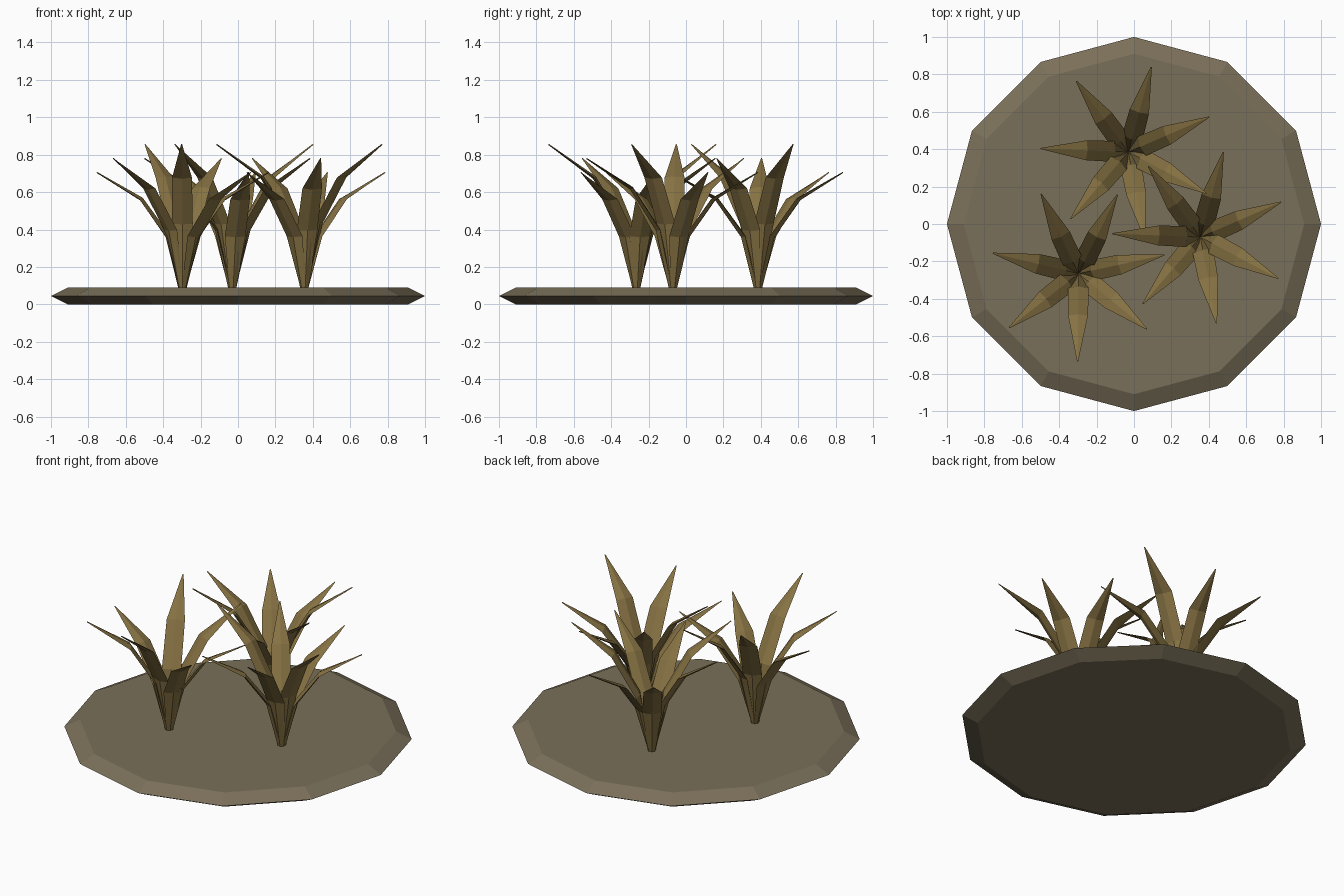
import bpy, bmesh
from math import sin, cos, pi, radians
from mathutils import Vector

if "Cube" in bpy.data.objects:
    bpy.data.objects.remove(bpy.data.objects["Cube"])


def material(name, rgb):
    m = bpy.data.materials.new(name)
    m.diffuse_color = (*rgb, 1)
    m.use_nodes = True
    m.node_tree.nodes["Principled BSDF"].inputs["Base Color"].default_value = m.diffuse_color
    return m


def make_object(name, bm, mat):
    bmesh.ops.recalc_face_normals(bm, faces=bm.faces)
    me = bpy.data.meshes.new(name)
    bm.to_mesh(me)
    bm.free()
    me.materials.append(mat)
    ob = bpy.data.objects.new(name, me)
    bpy.context.collection.objects.link(ob)
    return ob


def loft(bm, rings):
    """Skin a list of equal-sized point rings and cap both ends."""
    loops = [[bm.verts.new(p) for p in ring] for ring in rings]
    n = len(loops[0])
    for a, b in zip(loops, loops[1:]):
        for i in range(n):
            j = (i + 1) % n
            bm.faces.new((a[i], a[j], b[j], b[i]))
    bm.faces.new(loops[0][::-1])
    bm.faces.new(loops[-1])


leaf_mat = material("dry_leaf", (0.235, 0.165, 0.055))
soil_mat = material("soil", (0.195, 0.16, 0.10))

# Ground disc: twelve sides, bevelled to a sharp rim
bm = bmesh.new()
loft(bm, [[(r * cos(i * pi / 6), r * sin(i * pi / 6), z) for i in range(12)]
          for r, z in ((0.91, 0.0), (1.0, 0.045), (0.91, 0.09))])
make_object("ground_disc", bm, soil_mat)

BASE_Z = 0.085
# Leaf sections: distance outwards, share of height, half width, half thickness
SECTIONS = ((0.010, 0.0, 0.018, 0.012),
            (0.080, 0.45, 0.056, 0.013),
            (0.225, 0.77, 0.053, 0.010),
            (0.470, 1.0, 0.003, 0.003))


def add_leaf(bm, centre, angle, height):
    out = Vector((cos(angle), sin(angle), 0))
    side = Vector((-sin(angle), cos(angle), 0))
    up = Vector((0, 0, 1))
    path = [Vector((*centre, BASE_Z)) + out * r + up * (h * height)
            for r, h, _, _ in SECTIONS]
    rings = []
    for i, p in enumerate(path):
        # diamond section, square to the leaf's path
        t = (path[min(i + 1, 3)] - path[max(i - 1, 0)]).normalized()
        normal = side.cross(t)
        w, d = SECTIONS[i][2:]
        rings.append([p + side * w, p + normal * d, p - side * w, p - normal * d])
    loft(bm, rings)


# Three tufts of seven leaves, cycling through three leaf heights
TUFTS = (("left_tuft", (-0.297, -0.265), 12.3),
         ("right_tuft", (0.355, -0.07), 74.9),
         ("back_tuft", (-0.03, 0.385), 126.3))
for name, centre, start in TUFTS:
    bm = bmesh.new()
    for i in range(7):
        add_leaf(bm, centre, radians(start) + i * 2 * pi / 7,
                 (0.62, 0.695, 0.77)[i % 3])
    make_object(name, bm, leaf_mat)
